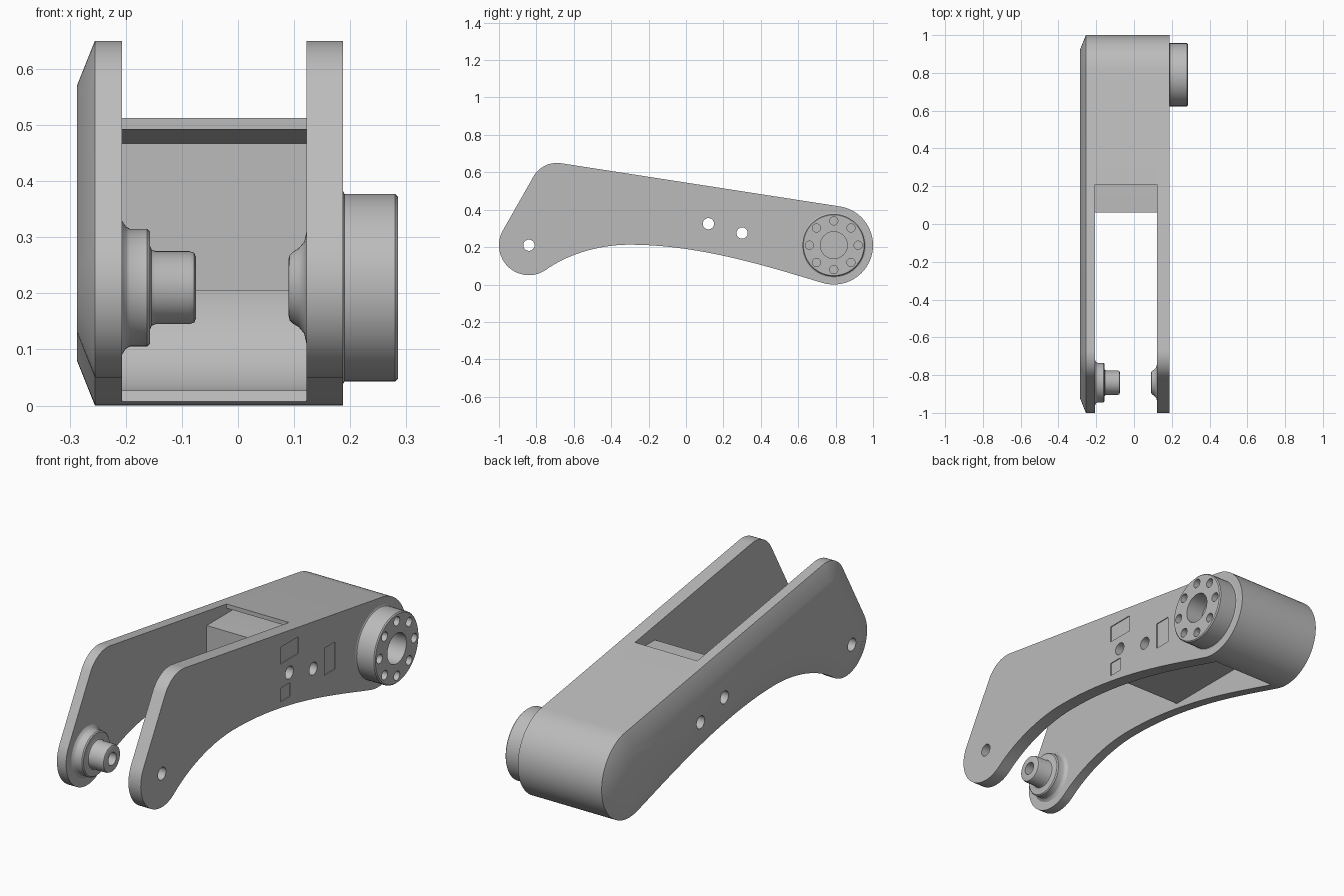
import bpy, bmesh, math
from mathutils import Vector

cube = bpy.data.objects.get("Cube")
if cube:
    bpy.data.objects.remove(cube)

grey = bpy.data.materials.new("neutral_grey")
grey.use_nodes = True
GREY = (0.5, 0.5, 0.5, 1)
grey.diffuse_color = GREY
grey.node_tree.nodes["Principled BSDF"].inputs["Base Color"].default_value = GREY


def finish(bm, name):
    bmesh.ops.recalc_face_normals(bm, faces=bm.faces)
    me = bpy.data.meshes.new(name)
    bm.to_mesh(me)
    bm.free()
    me.materials.append(grey)
    ob = bpy.data.objects.new(name, me)
    bpy.context.collection.objects.link(ob)
    return ob


def loft(name, rings, cap=True):
    """Join rings of points; cap the two ends, or close the loop of rings."""
    bm = bmesh.new()
    loops = [[bm.verts.new(p) for p in ring] for ring in rings]
    n = len(loops[0])
    pairs = list(zip(loops, loops[1:]))
    if cap:
        bm.faces.new(loops[0])
        bm.faces.new(loops[-1])
    else:
        pairs.append((loops[-1], loops[0]))
    for a, b in pairs:
        for i in range(n):
            j = (i + 1) % n
            bm.faces.new((a[i], a[j], b[j], b[i]))
    return finish(bm, name)


def slab(name, outline, x0, x1):
    return loft(name, [[(x, p.x, p.y) for p in outline] for x in (x0, x1)])


def arc(c, r, a0, a1, n=24):
    steps = [a0 + (a1 - a0) * i / n for i in range(n + 1)]
    return [c + r * Vector((math.cos(a), math.sin(a))) for a in steps]


def lathe(name, center, profile, cap=False, n=48):
    rings = [[(x, p.x, p.y) for p in arc(center, r, 0, math.tau * (n - 1) / n, n - 1)]
             for x, r in profile]
    return loft(name, rings, cap)


def cut(ob, cutters):
    for c in cutters:
        c.hide_render = True
        m = ob.modifiers.new("cut", "BOOLEAN")
        m.object, m.operation, m.solver = c, "DIFFERENCE", "EXACT"
    dg = bpy.context.evaluated_depsgraph_get()
    mesh = bpy.data.meshes.new_from_object(ob.evaluated_get(dg))
    ob.modifiers.clear()
    ob.data = mesh


def tangent(c1, r1, c2, r2):
    d = c2 - c1
    return math.atan2(d.y, d.x) - math.acos((r1 - r2) / d.length)


def bezier(a, b, c, d, n=20):
    a, b, c, d = map(Vector, (a, b, c, d))
    ts = [i / n for i in range(1, n)]
    return [a*(1-t)**3 + 3*b*t*(1-t)**2 + 3*c*t*t*(1-t) + d*t**3 for t in ts]


# Side outline: three tangent circles and the arched underside
rear, corner, tip = Vector((.79, .21)), Vector((-.69, .505)), Vector((-.84, .21))
R, RC, RT = .21, .145, .16
top_a = tangent(rear, R, corner, RC)
front_a = tangent(corner, RC, tip, RT) % math.tau
start_a, tip_a = math.radians(-105), math.radians(305)
rear_arc = arc(rear, R, start_a, top_a, 40)
tip_arc = arc(tip, RT, front_a, tip_a)
crown = Vector((-.3, .213))
outline = (rear_arc + arc(corner, RC, top_a, front_a) + tip_arc
           + bezier(tip_arc[-1], (-.62, .17), (-.45, .213), crown) + [crown]
           + bezier(crown, (.1, .213), (.5, .075), rear_arc[0]))


def inset(points, dist):
    out = []
    for i, p in enumerate(points):
        t = (points[(i + 1) % len(points)] - points[i - 1]).normalized()
        out.append(p + dist * Vector((-t.y, t.x)))
    return out


# Side plates, the left one with a wide outer chamfer
right_plate = slab("right_plate", outline, .122, .187)
left_plate = loft("left_plate", [[(x, p.x, p.y) for p in pts] for x, pts in
                  ((-.207, outline), (-.255, outline), (-.287, inset(outline, .08)))])

# Thin deck wrapping round the rear end
slope = Vector((-math.sin(top_a), math.cos(top_a)))
lip = rear_arc[-1] + slope * ((.21 - rear_arc[-1].x) / slope.x)
inner = arc(rear, R - .02, start_a, top_a, 40)
inner_lip = inner[-1] + slope * ((.21 - inner[-1].x) / slope.x)
deck = slab("deck_shell", rear_arc + [lip, inner_lip] + inner[::-1], -.207, .122)

# Cross block under the deck
block = slab("cross_block", [Vector(p) for p in
             ((.06, .205), (.5, .205), (.5, .45), (.34, .467), (.06, .467))], -.207, .122)

# Left pivot pin with flange, right pivot collar
left_pin = lathe("left_pivot_pin", tip, [
    (-.207, .03), (-.207, .12), (-.2, .109), (-.193, .105), (-.162, .105), (-.157, .1),
    (-.157, .075), (-.154, .068), (-.147, .065), (-.087, .065), (-.078, .062),
    (-.075, .055), (-.075, .03)])
right_collar = lathe("right_pivot_collar", tip, [
    (.122, .03), (.122, .1), (.118, .082), (.108, .07), (.098, .064),
    (.092, .058), (.09, .05), (.09, .03)])

# Round hub with bore and bolt circle
hub = lathe("round_hub", rear, [
    (.187, .172), (.19, .167), (.28, .167), (.285, .162)], cap=True)
hub_cutters = [lathe("bore_cutter", rear, [(.195, .072), (.4, .072)], cap=True)]
for p in arc(rear, .13, 0, math.tau * 7 / 8, 7):
    hub_cutters.append(lathe("bolt_cutter", p, [(.22, .022), (.4, .022)], True, 20))
cut(hub, hub_cutters)

# Through holes in plates and block
through = [lathe("hole_cutter", Vector(c), [(-.5, .03), (.5, .03)], True, 32)
           for c in (tip, (.12, .325), (.3, .275))]

# Shallow rectangular panels on the right plate
panels = []
for y0, y1, z0, z1 in ((.055, .19, .39, .47), (.055, .125, .21, .275), (.385, .465, .21, .34)):
    corners = [Vector(p) for p in ((y0, z0), (y1, z0), (y1, z1), (y0, z1))]
    panels.append(slab("panel_cutter", corners, .183, .25))
cut(right_plate, through + panels)
cut(left_plate, through)
cut(block, through[1:])
for c in hub_cutters + through + panels:
    bpy.data.objects.remove(c)

# Smooth shading with sharp edges kept
bpy.ops.object.select_all(action="DESELECT")
for ob in (right_plate, left_plate, deck, block, left_pin, right_collar, hub):
    ob.select_set(True)
    bpy.context.view_layer.objects.active = ob
bpy.ops.object.shade_smooth_by_angle(angle=math.radians(30))
